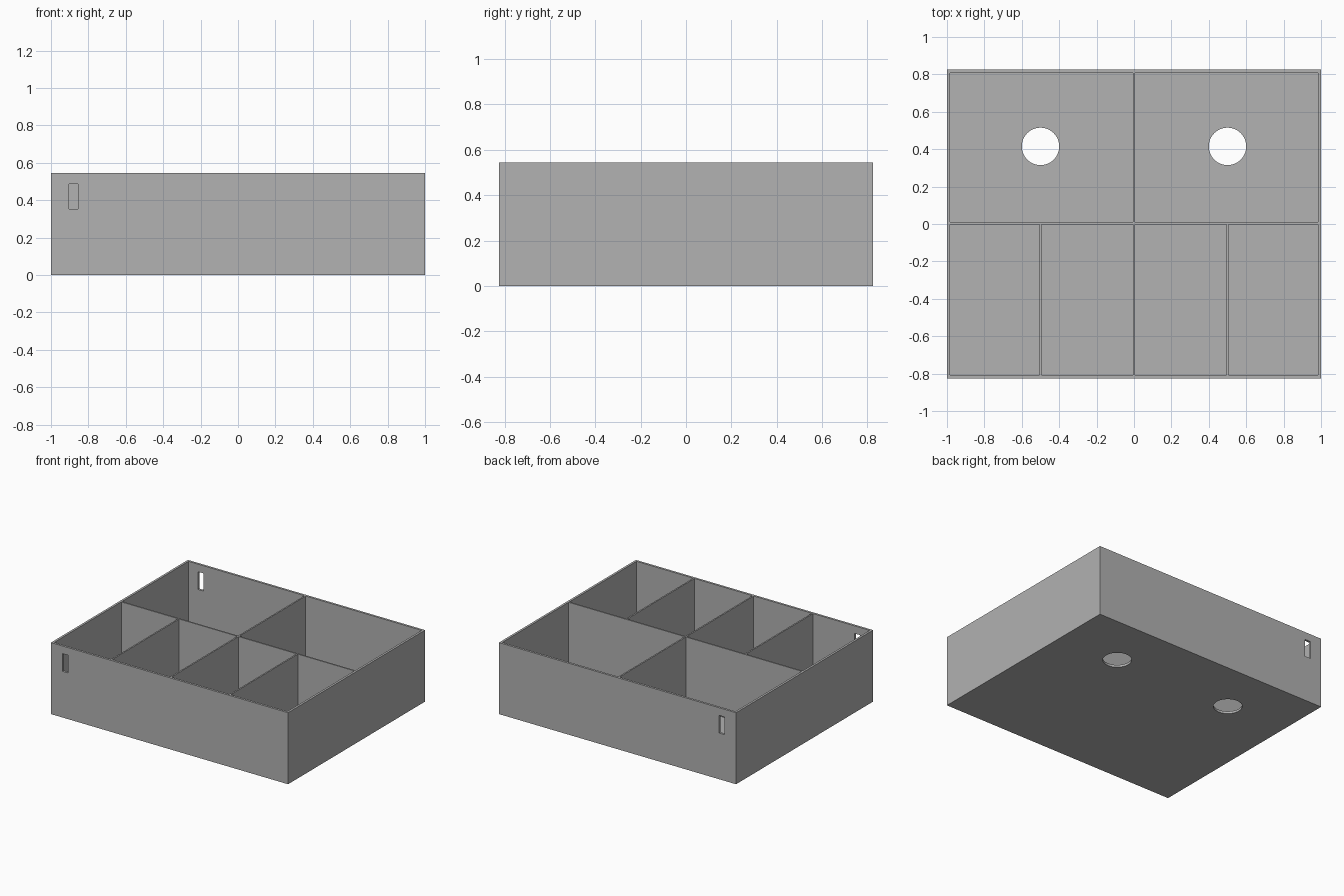
import bpy
import bmesh
from mathutils import Matrix, Vector

default_cube = bpy.data.objects.get("Cube")
if default_cube:
    bpy.data.objects.remove(default_cube, do_unlink=True)

WIDTH, DEPTH, HEIGHT = 2.0, 1.65, 0.545
WALL, FLOOR, DIVIDER = 0.017, 0.018, 0.011
ROW_Y = 0.004            # centre line of the long divider

grey = bpy.data.materials.new("plain grey")
grey.use_nodes = True
colour = (0.445, 0.445, 0.445, 1.0)
grey.diffuse_color = colour
grey.node_tree.nodes["Principled BSDF"].inputs["Base Color"].default_value = colour


def add_box(bm, low, high):
    low, high = Vector(low), Vector(high)
    place = Matrix.Translation((low + high) / 2) @ Matrix.Diagonal((*(high - low), 1))
    bmesh.ops.create_cube(bm, size=1, matrix=place)


def make_object(name, bm):
    mesh = bpy.data.meshes.new(name)
    bm.to_mesh(mesh)
    bm.free()
    mesh.materials.append(grey)
    obj = bpy.data.objects.new(name, mesh)
    bpy.context.collection.objects.link(obj)
    return obj


def add_row(bm, count, y_low, y_high):
    # Equal columns between the side walls, parted by thin dividers
    for i in range(count):
        left = -WIDTH / 2 + i * WIDTH / count
        right = left + WIDTH / count
        left += WALL if i == 0 else DIVIDER / 2
        right -= WALL if i == count - 1 else DIVIDER / 2
        add_box(bm, (left, y_low, FLOOR), (right, y_high, HEIGHT + 0.1))


# Solid block of the tray
bm = bmesh.new()
add_box(bm, (-WIDTH / 2, -DEPTH / 2, 0), (WIDTH / 2, DEPTH / 2, HEIGHT))
tray = make_object("divided_tray", bm)

# Compartments: two large at the back, four narrow at the front
bm = bmesh.new()
add_row(bm, 2, ROW_Y + DIVIDER / 2, DEPTH / 2 - WALL)
add_row(bm, 4, -DEPTH / 2 + WALL, ROW_Y - DIVIDER / 2)
compartments = make_object("compartment_cutter", bm)

# Round floor holes and upright slots in the front and back walls
bm = bmesh.new()
for x in (-0.5, 0.5):
    bmesh.ops.create_cone(bm, cap_ends=True, segments=64, radius1=0.1, radius2=0.1,
                          depth=0.2, matrix=Matrix.Translation((x, 0.415, 0)))
for y in (-DEPTH / 2, DEPTH / 2):
    add_box(bm, (-0.903, y - 0.1, 0.352), (-0.855, y + 0.1, 0.487))
openings = make_object("opening_cutter", bm)

# Cut, keep the result as plain mesh and drop the cutters
for cutter in (compartments, openings):
    cutter.hide_render = True
    cut = tray.modifiers.new(cutter.name, "BOOLEAN")
    cut.operation = "DIFFERENCE"
    cut.solver = "EXACT"
    cut.object = cutter
bpy.context.view_layer.update()
result = bpy.data.meshes.new_from_object(
    tray.evaluated_get(bpy.context.evaluated_depsgraph_get()))
tray.modifiers.clear()
tray.data = result
for cutter in (compartments, openings):
    bpy.data.objects.remove(cutter, do_unlink=True)

# Smooth the round holes, keep every corner sharp
bpy.ops.object.select_all(action="DESELECT")
tray.select_set(True)
bpy.context.view_layer.objects.active = tray
bpy.ops.object.shade_smooth_by_angle()
